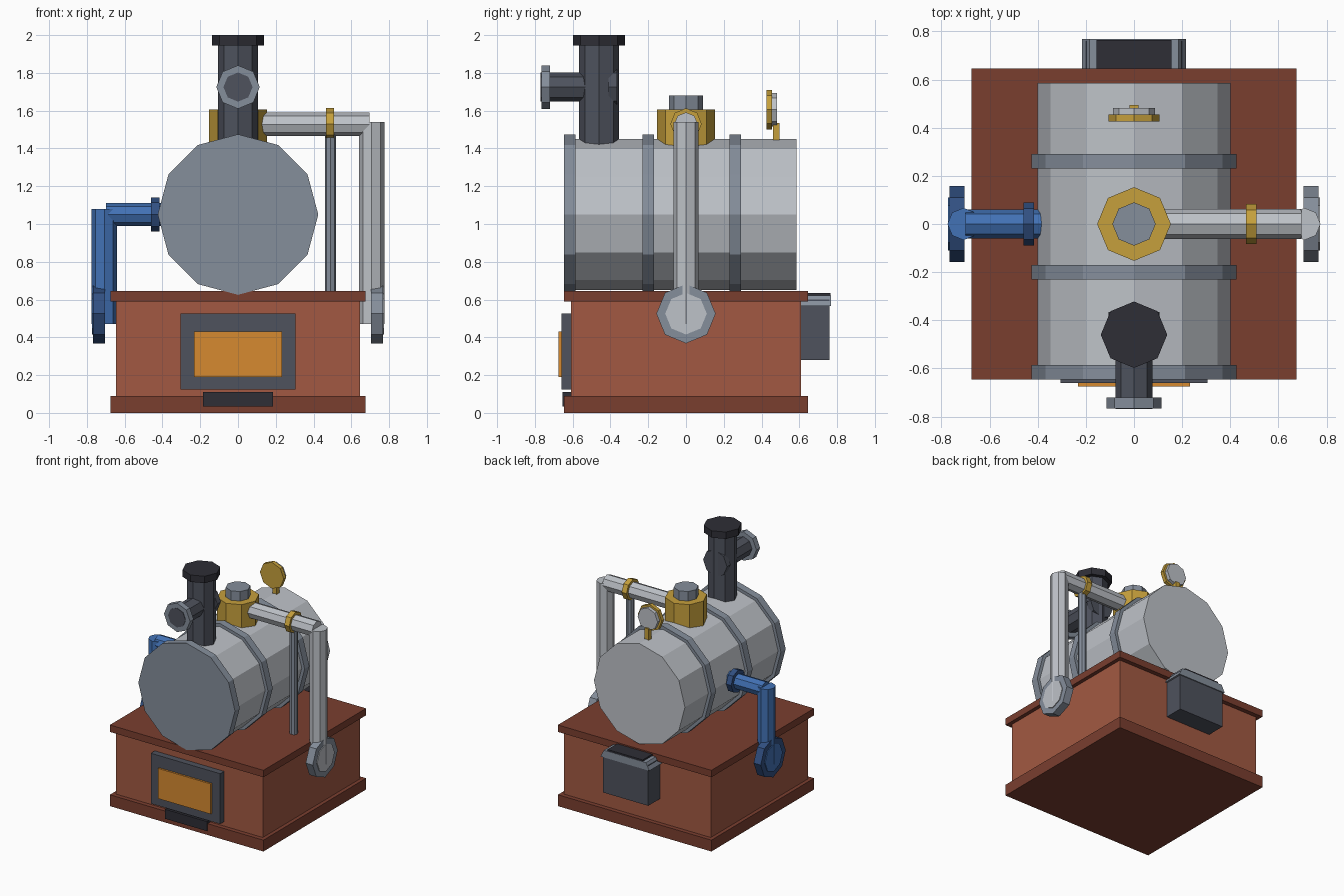
import bpy, bmesh, math
from mathutils import Matrix

cube = bpy.data.objects.get("Cube")
if cube:
    bpy.data.objects.remove(cube, do_unlink=True)


def material(name, r, g, b):
    # 8-bit display colour converted to linear
    lin = [(c / 255 / 12.92) if c < 11 else ((c / 255 + 0.055) / 1.055) ** 2.4 for c in (r, g, b)]
    m = bpy.data.materials.new(name)
    m.use_nodes = True
    m.diffuse_color = (*lin, 1)
    m.node_tree.nodes["Principled BSDF"].inputs["Base Color"].default_value = (*lin, 1)
    return m


brick = material("brick red", 162, 89, 66)
trim = material("dark brick", 122, 62, 47)
silver = material("silver", 190, 194, 200)
steel = material("blue grey steel", 133, 142, 155)
iron = material("dark iron", 78, 82, 93)
black = material("black iron", 46, 46, 54)
brass = material("brass", 198, 160, 60)
glow = material("fire orange", 214, 138, 48)
blue = material("blue", 66, 114, 182)
navy = material("dark blue", 49, 80, 130)


def finish(name, bm, mat):
    mesh = bpy.data.meshes.new(name)
    bm.to_mesh(mesh)
    bm.free()
    mesh.materials.append(mat)
    ob = bpy.data.objects.new(name, mesh)
    bpy.context.collection.objects.link(ob)
    return ob


def box(name, x, y, z, mat, top_inset=0):
    """Box from (min, max) ranges; the top can be narrowed in x."""
    bm = bmesh.new()
    bmesh.ops.create_cube(bm, size=1)
    for v in bm.verts:
        up = v.co.z > 0
        v.co = [r[1] if c > 0 else r[0] for c, r in zip(v.co, (x, y, z))]
        if up:
            v.co.x -= math.copysign(top_inset, v.co.x)
    return finish(name, bm, mat)


def rod(name, axis, start, end, at, radius, mat, sides=8):
    """Prism along an axis; 'at' gives the other two coordinates in order."""
    bm = bmesh.new()
    bmesh.ops.create_cone(bm, cap_ends=True, segments=sides, radius1=radius,
                          radius2=radius, depth=end - start)
    mid = list(at)
    mid.insert("XYZ".index(axis), (start + end) / 2)
    turn = {"X": Matrix.Rotation(math.pi / 2, 4, "Y"),
            "Y": Matrix.Rotation(math.pi / 2, 4, "X"), "Z": Matrix()}[axis]
    bm.transform(Matrix.Translation(mid) @ turn)
    return finish(name, bm, mat)


# Brick base with plinth and top slab
box("base_wall", (-0.645, 0.645), (-0.61, 0.61), (0.05, 0.62), brick)
for name, z in (("base_plinth", (0, 0.09)), ("base_top_slab", (0.59, 0.645))):
    box(name, (-0.675, 0.675), (-0.645, 0.645), z, trim)

# Fire door and ash vent
box("door_frame", (-0.305, 0.305), (-0.66, -0.6), (0.125, 0.525), iron)
box("door_window", (-0.232, 0.232), (-0.675, -0.62), (0.19, 0.43), glow)
box("ash_vent", (-0.185, 0.185), (-0.655, -0.6), (0.035, 0.11), black)

# Rear hopper
box("hopper_body", (-0.2, 0.2), (0.6, 0.76), (0.28, 0.6), iron)
box("hopper_rim", (-0.215, 0.215), (0.6, 0.768), (0.565, 0.622), steel, 0.03)
box("hopper_lid", (-0.155, 0.155), (0.6, 0.765), (0.6, 0.635), black)

# Boiler, front plate and straps
boiler_z = 1.05
rod("boiler", "Y", -0.62, 0.585, (0, boiler_z), 0.4, silver, 12)
for name, y in (("boiler_front_plate", -0.615), ("boiler_strap_front", -0.2), ("boiler_strap_back", 0.26)):
    rod(name, "Y", y - 0.03, y + 0.03, (0, boiler_z), 0.425, steel, 12)

# Chimney with side outlet
rod("chimney", "Z", 1.38, 1.96, (0, -0.46), 0.106, iron)
rod("chimney_cap", "Z", 1.945, 2.0, (0, -0.46), 0.138, black)
rod("outlet_pipe", "Y", -0.769, -0.44, (0, 1.725), 0.077, iron)
rod("outlet_flange", "Y", -0.766, -0.72, (0, 1.725), 0.115, steel)
rod("outlet_collar", "Y", -0.41, -0.365, (0, 1.725), 0.105, iron)

# Steam dome
rod("dome", "Z", 1.4, 1.605, (0, 0), 0.153, brass)
rod("dome_cap", "Z", 1.59, 1.68, (0, 0), 0.09, steel)


# Drop pipe with an end flange, used on both sides
def drop_pipe(prefix, side, top, pipe_mat, flange_mat):
    rod(prefix + "_drop_pipe", "Z", 0.47, top, (side * 0.708, 0), 0.067, pipe_mat)
    for part, a, b, radius, mat in (("flange", 0.705, 0.767, 0.157, flange_mat),
                                    ("flange_hub", 0.71, 0.773, 0.11, pipe_mat)):
        start, end = sorted((side * a, side * b))
        rod(prefix + "_" + part, "X", start, end, (0, 0.525), radius, mat)


# Steam pipe on the left with support post
drop_pipe("steam", 1, 1.54, silver, steel)
rod("steam_pipe", "X", 0.08, 0.695, (0, 1.528), 0.063, silver)
rod("steam_pipe_clamp", "X", 0.465, 0.508, (0, 1.53), 0.083, brass)
rod("support_post", "Z", 0.63, 1.5, (0.49, 0), 0.03, steel)

# Water pipe on the right
drop_pipe("water", -1, 1.08, blue, navy)
rod("water_pipe", "X", -0.7, -0.36, (0, boiler_z), 0.06, blue)
rod("water_pipe_collar", "X", -0.46, -0.415, (0, boiler_z), 0.09, navy)

# Pressure gauge
rod("gauge_case", "Y", 0.425, 0.455, (0, 1.605), 0.105, brass)
rod("gauge_face", "Y", 0.45, 0.482, (0, 1.605), 0.088, silver)
box("gauge_stem", (-0.018, 0.018), (0.46, 0.495), (1.42, 1.535), brass)
